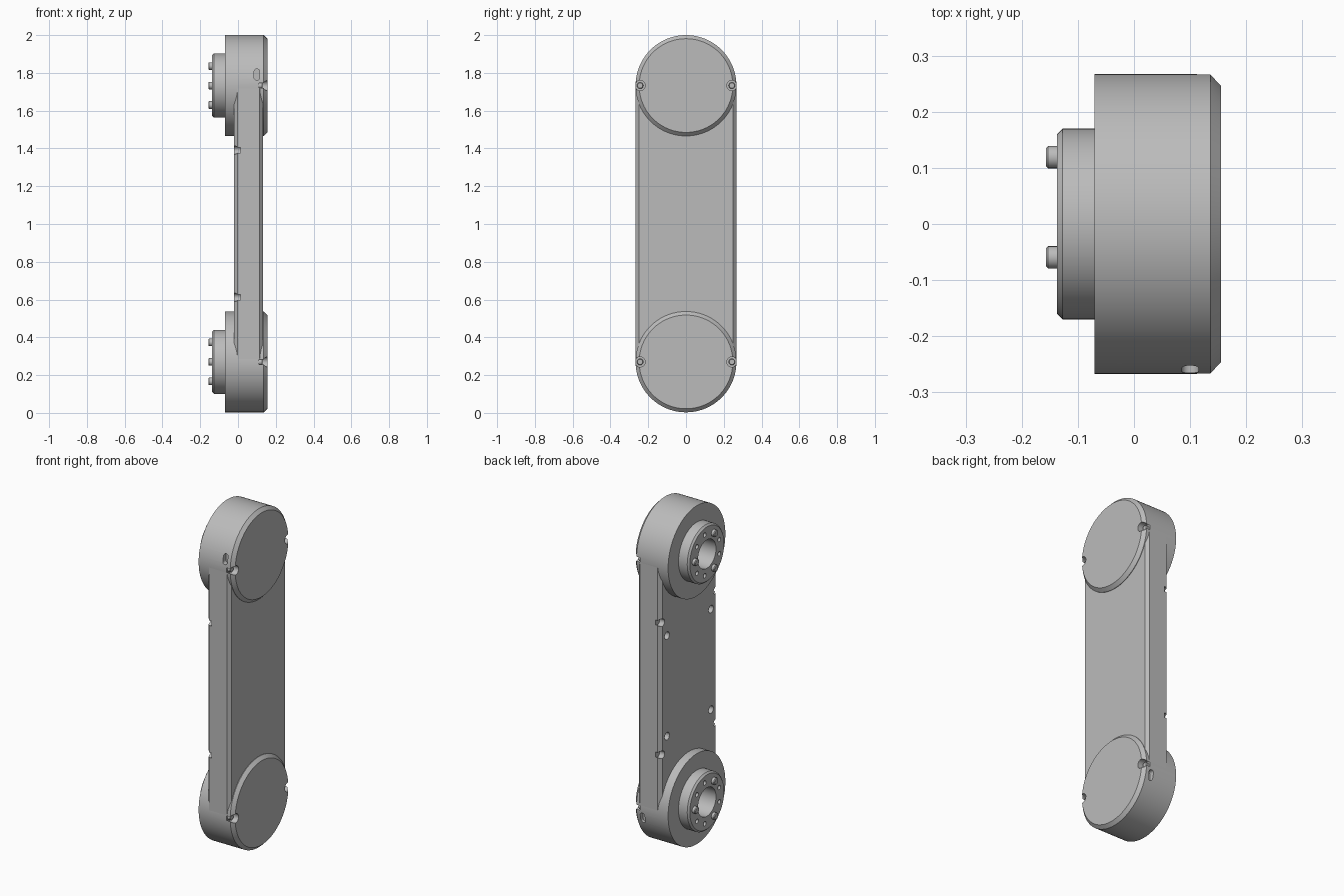
import bpy, bmesh
from math import sin, cos, pi, radians

if "Cube" in bpy.data.objects:
    bpy.data.objects.remove(bpy.data.objects["Cube"])

grey = bpy.data.materials.new("machined_grey")
grey.use_nodes = True
COLOUR = (0.5, 0.5, 0.5, 1)
grey.diffuse_color = COLOUR
grey.node_tree.nodes["Principled BSDF"].inputs["Base Color"].default_value = COLOUR

LOW, HIGH = 0.27, 1.733      # joint axis heights
R = 0.267                    # housing radius


def make(name, bm):
    bmesh.ops.recalc_face_normals(bm, faces=bm.faces)
    mesh = bpy.data.meshes.new(name)
    bm.to_mesh(mesh)
    bm.free()
    ob = bpy.data.objects.new(name, mesh)
    bpy.context.collection.objects.link(ob)
    mesh.materials.append(grey)
    return ob


def turned(name, profile, y, z, sides=32, bm=None):
    """Solid turned about an x-parallel axis from (x, radius) pairs."""
    own = bm is None
    bm = bm or bmesh.new()
    rings = [[bm.verts.new((x, y + r * cos(2 * pi * i / sides), z + r * sin(2 * pi * i / sides)))
              for i in range(sides)] for x, r in profile]
    for a, b in zip(rings, rings[1:]):
        for i in range(sides):
            j = (i + 1) % sides
            bm.faces.new((a[i], a[j], b[j], b[i]))
    bm.faces.new(rings[0])
    bm.faces.new(rings[-1])
    return make(name, bm) if own else None


def slot(bm, x, y, z):
    """Rounded slot running along y."""
    n, r = 16, 0.015
    rings = []
    for dy in (-0.03, 0.03):
        ring = []
        for i in range(n):
            a = 2 * pi * (i + 0.5) / n
            ring.append(bm.verts.new((x + r * cos(a), y + dy,
                                      z + r * sin(a) + (r if sin(a) > 0 else -r))))
        rings.append(ring)
    a, b = rings
    for i in range(n):
        j = (i + 1) % n
        bm.faces.new((a[i], a[j], b[j], b[i]))
    bm.faces.new(a)
    bm.faces.new(b)


def activate(ob):
    bpy.ops.object.select_all(action='DESELECT')
    ob.select_set(True)
    bpy.context.view_layer.objects.active = ob


def cut(ob, cutter):
    activate(ob)
    mod = ob.modifiers.new("cut", 'BOOLEAN')
    mod.operation, mod.solver, mod.object = 'DIFFERENCE', 'EXACT', cutter
    bpy.ops.object.modifier_apply(modifier=mod.name)


# Cutter for bores, screw recesses, mounting holes and side slots
bm = bmesh.new()
for zc, inward in ((LOW, 1), (HIGH, -1)):
    turned("", [(-0.2, 0.084), (0.08, 0.084)], 0, zc, 48, bm)
    for s in (-1, 1):
        turned("", [(0.112, 0.027), (0.2, 0.027)], s * 0.243, zc, 24, bm)
        turned("", [(-0.06, 0.022), (0.012, 0.022)], s * 0.25, zc + inward * 0.342, 24, bm)
        turned("", [(-0.06, 0.022), (0.03, 0.022)], s * 0.205, zc + inward * 0.435, 24, bm)
    slot(bm, 0.1, inward * 0.265, zc - inward * 0.058)
shell_cutter = make("shell_cutter", bm)

# Link beam with chamfered long edges
c, h, x0, x1 = 0.018, R - 0.0005, -0.02, 0.133
section = [(x0, h - c), (x0 + c, h), (x1 - c, h), (x1, h - c)]
section += [(x, -y) for x, y in reversed(section)]
bm = bmesh.new()
base = bm.faces.new([bm.verts.new((x, y, LOW)) for x, y in section])
ext = bmesh.ops.extrude_face_region(bm, geom=[base])
bmesh.ops.translate(bm, vec=(0, 0, HIGH - LOW),
                    verts=[g for g in ext["geom"] if isinstance(g, bmesh.types.BMVert)])
shell = [make("link_beam", bm)]

parts = []
for side, zc in (("lower", LOW), ("upper", HIGH)):
    # Round joint housing with chamfered cover edge
    shell.append(turned(side + "_housing", [(-0.07, R), (0.136, R), (0.155, R - 0.019)], 0, zc, 96))

    # Output flange with bore and ring of bolt holes
    flange = turned(side + "_flange", [(-0.137, 0.16), (-0.127, 0.17), (-0.06, 0.17)], 0, zc, 64)
    bm = bmesh.new()
    turned("", [(-0.2, 0.084), (0.0, 0.084)], 0, zc, 48, bm)
    for k in range(9):
        if k % 3:
            a = radians(40 * k)
            turned("", [(-0.2, 0.013), (-0.1, 0.013)], 0.122 * cos(a), zc + 0.122 * sin(a), 16, bm)
    flange_cutter = make("flange_cutter", bm)
    cut(flange, flange_cutter)
    bpy.data.objects.remove(flange_cutter)
    parts.append(flange)

    # Locating pins
    for k in range(3):
        a = radians(120 * k)
        parts.append(turned(f"{side}_pin_{k + 1}", [(-0.157, 0.016), (-0.153, 0.02), (-0.13, 0.02)],
                            0.119 * cos(a), zc + 0.119 * sin(a), 20))

    # Cover screws sunk in the recesses
    for s, label in ((-1, "front"), (1, "back")):
        parts.append(turned(f"{side}_{label}_screw", [(0.105, 0.017), (0.128, 0.017), (0.131, 0.014)],
                            s * 0.243, zc, 20))

for ob in shell:
    cut(ob, shell_cutter)
bpy.data.objects.remove(shell_cutter)

for ob in shell + parts:
    activate(ob)
    bpy.ops.object.shade_smooth_by_angle(angle=radians(30))
